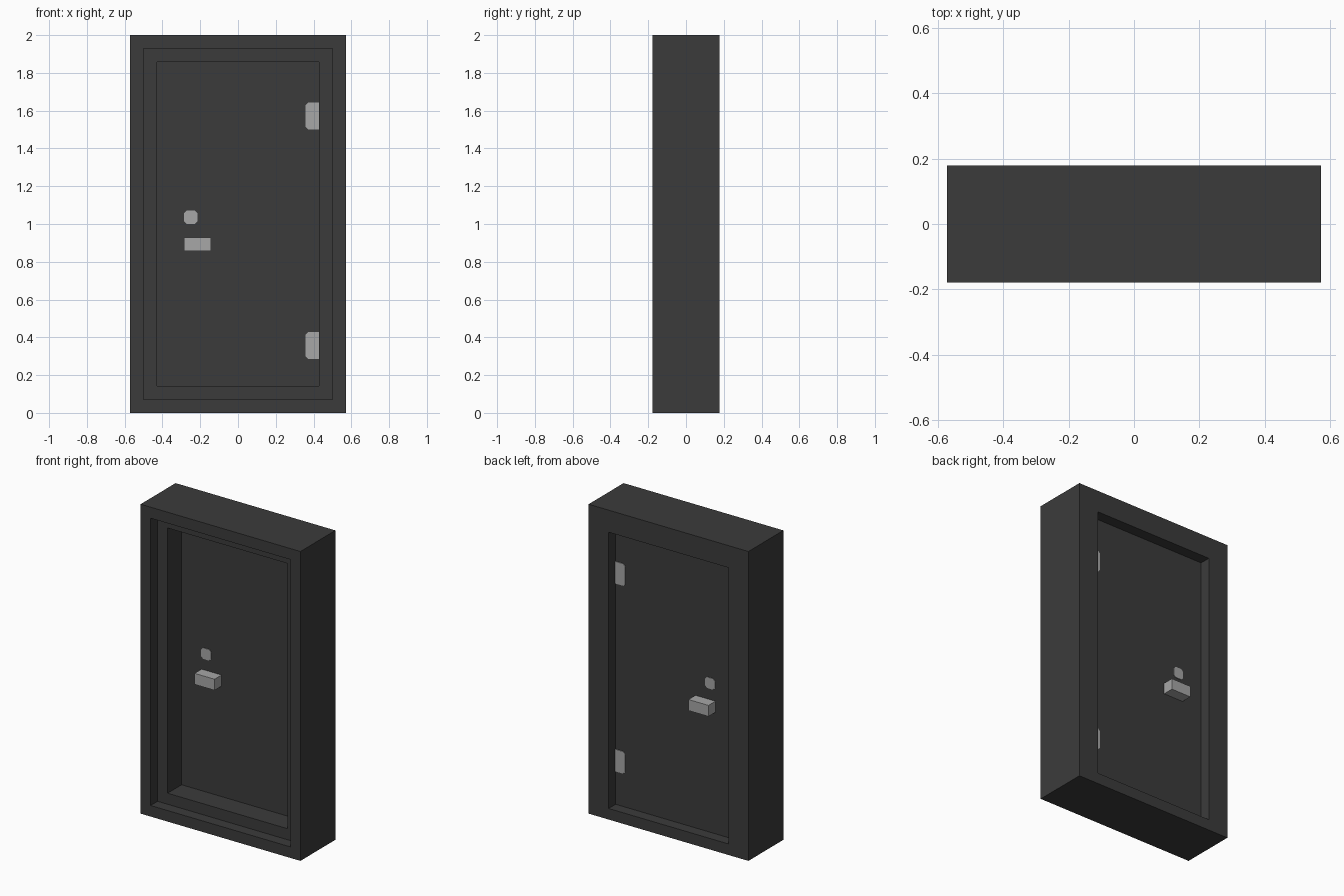
import bpy
import bmesh

if "Cube" in bpy.data.objects:
    bpy.data.objects.remove(bpy.data.objects["Cube"], do_unlink=True)

# The design sits on a block grid: 16 wide, 5 deep, 28 high
U = 2 / 28


def world(x, y, z):
    return ((x - 8) * U, (y - 2.5) * U, z * U)


def make_material(name, value):
    mat = bpy.data.materials.new(name)
    mat.use_nodes = True
    color = (value, value, value, 1)
    mat.diffuse_color = color
    bsdf = mat.node_tree.nodes["Principled BSDF"]
    bsdf.inputs["Base Color"].default_value = color
    bsdf.inputs["Roughness"].default_value = 0.8
    return mat


dark = make_material("charcoal", 0.044)
metal = make_material("light grey metal", 0.385)


def prism(name, outline, y0, y1, mat):
    """Extrude an (x, z) outline, given in blocks, from y0 to y1."""
    bm = bmesh.new()
    front = [bm.verts.new(world(x, y0, z)) for x, z in outline]
    back = [bm.verts.new(world(x, y1, z)) for x, z in outline]
    bm.faces.new(front)
    bm.faces.new(back[::-1])
    n = len(outline)
    for i in range(n):
        j = (i + 1) % n
        bm.faces.new((front[i], back[i], back[j], front[j]))
    bmesh.ops.recalc_face_normals(bm, faces=bm.faces)
    mesh = bpy.data.meshes.new(name)
    bm.to_mesh(mesh)
    bm.free()
    mesh.materials.append(mat)
    obj = bpy.data.objects.new(name, mesh)
    bpy.context.collection.objects.link(obj)
    return obj


def rect(x0, x1, z0, z1):
    return [(x0, z0), (x1, z0), (x1, z1), (x0, z1)]


def clipped(x0, x1, z0, z1, left, right):
    """Rectangle with the corners of each side cut by the given amount."""
    pts = [(x0 + left, z0), (x1 - right, z0), (x1, z0 + right), (x1, z1 - right),
           (x1 - right, z1), (x0 + left, z1), (x0, z1 - left), (x0, z0 + left)]
    return list(dict.fromkeys(pts))


def cut(obj, outline, y0, y1):
    cutter = prism("cutter", outline, y0, y1, dark)
    cutter.hide_render = True
    mod = obj.modifiers.new("opening", "BOOLEAN")
    mod.operation = "DIFFERENCE"
    mod.solver = "EXACT"
    mod.object = cutter
    bpy.context.view_layer.objects.active = obj
    bpy.ops.object.modifier_apply(modifier=mod.name)
    bpy.data.objects.remove(cutter, do_unlink=True)


# Frame: shallow front rebate, deep front opening, lower-silled back opening
frame = prism("door_frame", rect(0, 16, 0, 28), 0, 5, dark)
cut(frame, rect(1, 15, 1, 27), -1, 1)
cut(frame, rect(2, 14, 2, 26), -1, 3.5)
cut(frame, rect(2, 14, 1, 26), 3, 6)

# Door panel
prism("door_panel", rect(2, 14, 1, 26), 3, 4, dark)

# Fittings on both faces of the door
T = 0.06
for side, face, out in (("front", 3, -1), ("back", 4, 1)):
    y0, y1 = sorted((face, face + out * T))
    prism(side + "_lock_plate", clipped(4, 5, 14, 15, 0.2, 0.2), y0, y1, metal)
    for place, z in (("lower", 4), ("upper", 21)):
        prism(f"{side}_{place}_hinge", clipped(13, 14, z, z + 2, 0.2, 0), y0, y1, metal)
    h0, h1 = sorted((face, face + out))
    prism(side + "_handle", rect(4, 6, 12, 13), h0, h1, metal)
